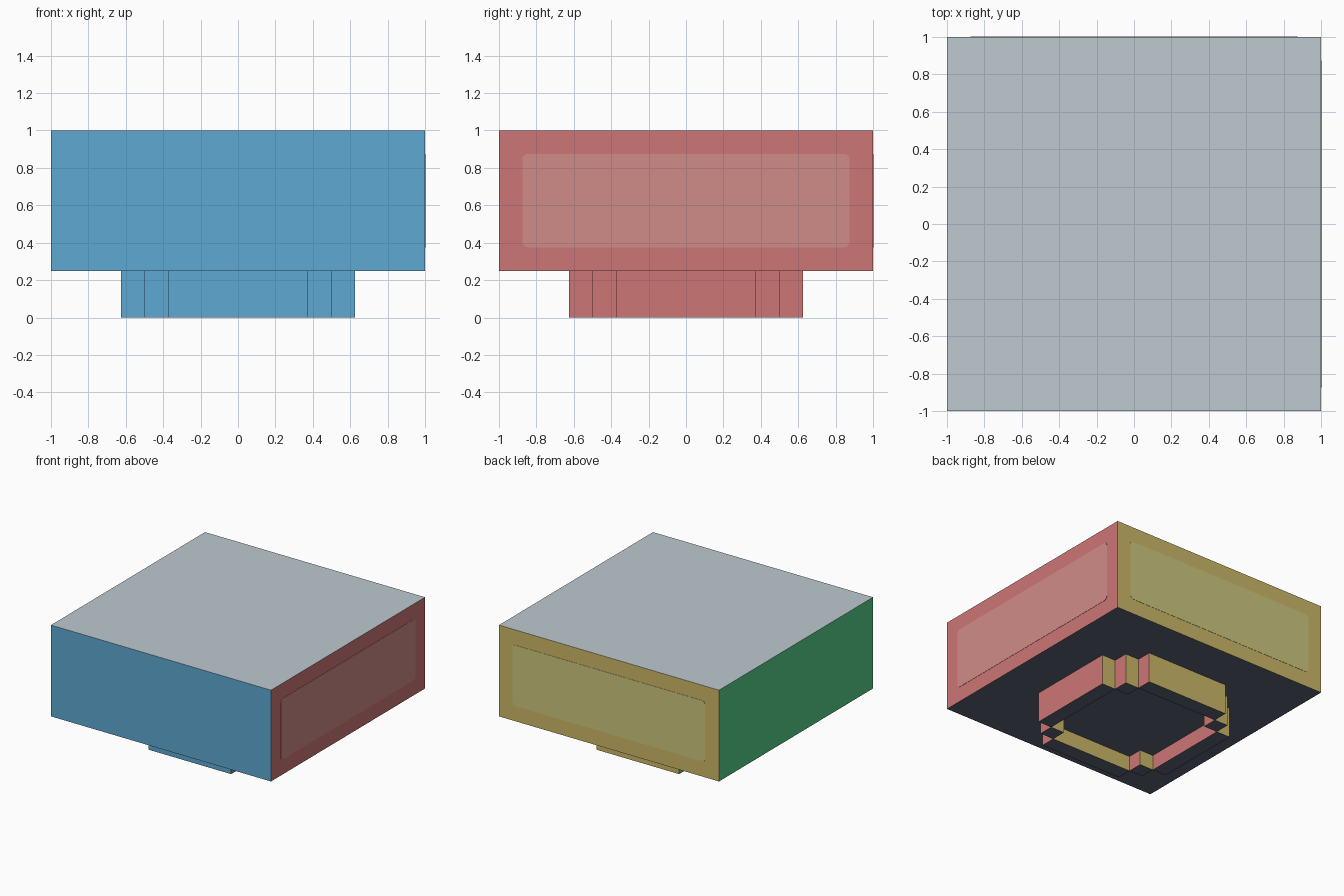
import bpy, bmesh, math
from mathutils import Vector

cube = bpy.data.objects.get("Cube")
if cube:
    bpy.data.objects.remove(cube, do_unlink=True)


def to_linear(c):
    c /= 255
    return c / 12.92 if c <= 0.04045 else ((c + 0.055) / 1.055) ** 2.4


def material(name, rgb):
    m = bpy.data.materials.new(name)
    col = [to_linear(c) for c in rgb] + [1.0]
    m.diffuse_color = col
    m.use_nodes = True
    m.node_tree.nodes["Principled BSDF"].inputs["Base Color"].default_value = col
    return m


# One colour for each direction a face can look
DIRECTIONS = [
    (Vector((0, -1, 0)), material("blue_front", (95, 169, 210))),
    (Vector((0, 1, 0)), material("mustard_back", (205, 184, 104))),
    (Vector((1, 0, 0)), material("coral_side", (206, 118, 118))),
    (Vector((-1, 0, 0)), material("green_side", (87, 208, 137))),
    (Vector((0, 0, 1)), material("pale_grey_top", (190, 202, 208))),
    (Vector((0, 0, -1)), material("slate_underside", (92, 100, 118))),
]
CORAL_PANEL = material("light_coral_panel", (208, 140, 137))
MUSTARD_PANEL = material("light_mustard_panel", (205, 198, 126))


def finish(bm, name, mats):
    me = bpy.data.meshes.new(name)
    bm.to_mesh(me)
    bm.free()
    for m in mats:
        me.materials.append(m)
    ob = bpy.data.objects.new(name, me)
    bpy.context.collection.objects.link(ob)
    return ob


def prism(name, outline, z0, z1):
    """Extrude a counter-clockwise outline and colour faces by direction."""
    bm = bmesh.new()
    base = bm.faces.new([bm.verts.new((x, y, z0)) for x, y in outline])
    top = bmesh.ops.extrude_face_region(bm, geom=[base])["geom"]
    for v in top:
        if isinstance(v, bmesh.types.BMVert):
            v.co.z = z1
    bmesh.ops.recalc_face_normals(bm, faces=bm.faces)
    bm.normal_update()
    for f in bm.faces:
        f.material_index = max(range(6), key=lambda i: f.normal.dot(DIRECTIONS[i][0]))
    return finish(bm, name, [m for _, m in DIRECTIONS])


def block(name, x0, x1, y0, y1, z0, z1):
    return prism(name, [(x0, y0), (x1, y0), (x1, y1), (x0, y1)], z0, z1)


# Main body
block("body", -1, 1, -1, 1, 0.25, 1)

# Stepped ring foot: four straight walls and four corner posts
for side, s in (("left", 1), ("right", -1)):
    x0, x1 = sorted((s * 0.5, s * 0.625))
    block(f"foot_wall_{side}", x0, x1, -0.375, 0.375, 0, 0.25)
    px = sorted((s * 0.375, s * 0.5))
    for end, t in (("back", 1), ("front", -1)):
        py = sorted((t * 0.375, t * 0.5))
        block(f"foot_post_{end}_{side}", *px, *py, 0, 0.25)
for end, t in (("back", 1), ("front", -1)):
    y0, y1 = sorted((t * 0.5, t * 0.625))
    block(f"foot_wall_{end}", -0.375, 0.375, y0, y1, 0, 0.25)

# Recessed floor inside the ring, a square with notched corners
a, b = 0.375, 0.5
prism("foot_recess", [(-a, -b), (a, -b), (a, -a), (b, -a), (b, a), (a, a),
                      (a, b), (-a, b), (-a, a), (-b, a), (-b, -a), (-a, -a)],
      0.125, 0.25)


# Thin rounded panels on the left and back sides
def panel(name, mat, rot_z):
    bm = bmesh.new()
    w, h, r = 0.875, 0.25, 0.03
    pts = []
    for i, (sx, sy) in enumerate(((1, 1), (-1, 1), (-1, -1), (1, -1))):
        for k in range(5):
            ang = math.radians(90 * i + 22.5 * k)
            pts.append((sx * (w - r) + r * math.cos(ang), sy * (h - r) + r * math.sin(ang)))
    face = bm.faces.new([bm.verts.new((1.0, u, 0.625 + v)) for u, v in pts])
    out = bmesh.ops.extrude_face_region(bm, geom=[face])["geom"]
    for v in out:
        if isinstance(v, bmesh.types.BMVert):
            v.co.x = 1.002
    bmesh.ops.recalc_face_normals(bm, faces=bm.faces)
    finish(bm, name, [mat]).rotation_euler.z = rot_z


panel("panel_left", CORAL_PANEL, 0)
panel("panel_back", MUSTARD_PANEL, math.pi / 2)
